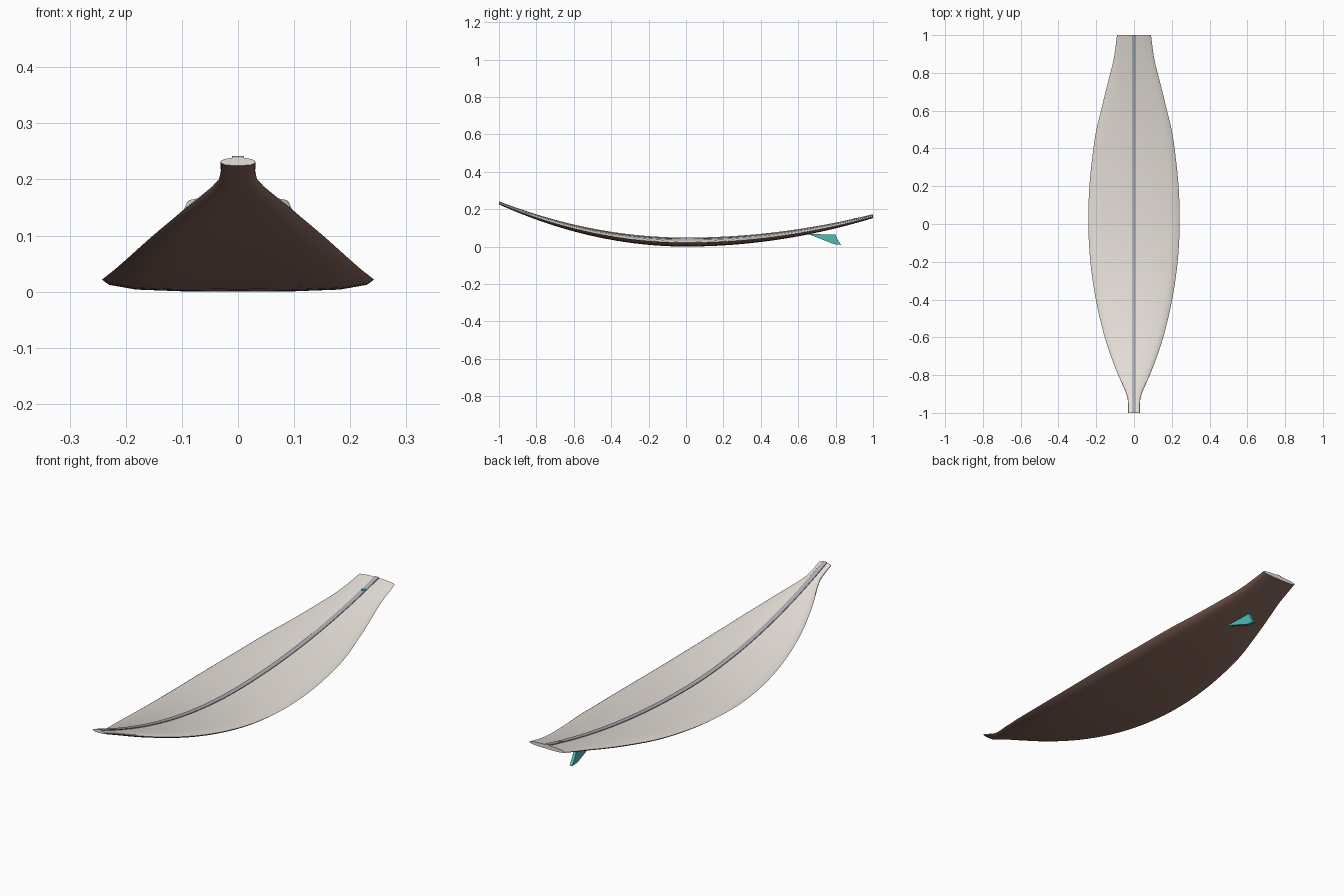
import bpy, bmesh, math

if "Cube" in bpy.data.objects:
    bpy.data.objects.remove(bpy.data.objects["Cube"])


def material(name, rgb):
    m = bpy.data.materials.new(name)
    m.diffuse_color = (*rgb, 1)
    m.use_nodes = True
    m.node_tree.nodes["Principled BSDF"].inputs["Base Color"].default_value = m.diffuse_color
    return m


CREAM = material("cream", (0.80, 0.75, 0.69))
BROWN = material("brown", (0.27, 0.15, 0.115))
GREY = material("grey", (0.42, 0.42, 0.45))
TEAL = material("teal", (0.08, 0.50, 0.50))

# Outline: (y, half width)
PLAN = [(-1, .031), (-.92, .034), (-.84, .066), (-.76, .10), (-.6, .155),
        (-.4, .202), (-.2, .231), (0, .242), (.2, .236), (.4, .215),
        (.5, .199), (.6, .175), (.75, .138), (.87, .108), (1, .09)]
# Half section, keel to deck centre: (fraction of width, fraction of thickness)
SECTION = [(0, 0), (.4, .01), (.75, .08), (.95, .27), (1, .47),
           (.96, .62), (.8, .78), (.5, .92), (.25, .98), (0, 1)]
RAIL = 4


def half_width(y):
    i = max(k for k in range(len(PLAN) - 1) if PLAN[k][0] <= y)

    def slope(k):
        a, b = PLAN[max(k - 1, 0)], PLAN[min(k + 1, len(PLAN) - 1)]
        return (b[1] - a[1]) / (b[0] - a[0])
    (y0, w0), (y1, w1) = PLAN[i], PLAN[i + 1]
    h, t = y1 - y0, (y - y0) / (y1 - y0)
    return (w0 * (2*t**3 - 3*t*t + 1) + w1 * (3*t*t - 2*t**3)
            + h * (slope(i) * (t**3 - 2*t*t + t) + slope(i + 1) * (t**3 - t*t)))


def rocker(y):
    return (0.225 if y < 0 else 0.152) * y * y


def thickness(y):
    end = 0.014 if y < 0 else 0.018
    return end + (0.045 - end) * (1 - y * y)


def finish(name, bm, mats, smooth=True):
    bmesh.ops.recalc_face_normals(bm, faces=bm.faces)
    me = bpy.data.meshes.new(name)
    bm.to_mesh(me)
    bm.free()
    for m in mats:
        me.materials.append(m)
    ob = bpy.data.objects.new(name, me)
    bpy.context.collection.objects.link(ob)
    if smooth:
        bpy.context.view_layer.objects.active = ob
        ob.select_set(True)
        bpy.ops.object.shade_smooth_by_angle(angle=math.radians(35))
        ob.select_set(False)
    return ob


def loft(name, ring_at, mats, mat_of=lambda j: 0, steps=50):
    bm = bmesh.new()
    rings = []
    for s in range(steps + 1):
        y = -1 + 2 * s / steps
        rings.append([bm.verts.new((x, y, z)) for x, z in ring_at(y)])
    n = len(rings[0])
    for a, b in zip(rings, rings[1:]):
        for j in range(n):
            k = (j + 1) % n
            bm.faces.new((a[j], a[k], b[k], b[j])).material_index = mat_of(j)
    bm.faces.new(rings[0])
    bm.faces.new(rings[-1])
    return finish(name, bm, mats)


# Board: cream deck and ends, brown underside up to the rail
def board_ring(y):
    w, t, z = half_width(y), thickness(y), rocker(y)
    pts = [(u * w, z + v * t) for u, v in SECTION]
    return pts + [(-x, q) for x, q in pts[-2:0:-1]]


count = 2 * len(SECTION) - 2
loft("board", board_ring, [CREAM, BROWN],
     lambda j: 1 if j < RAIL or j >= count - RAIL else 0)


# Stringer strip along the deck
def stringer_ring(y):
    z = rocker(y) + thickness(y)
    return [(-.011, z - .003), (.011, z - .003), (.011, z + .003), (-.011, z + .003)]


loft("stringer", stringer_ring, [GREY])

# Fin, raked backwards under the tail
FIN = [(.65, .068), (.80, .063), (.808, .042), (.828, .009), (.79, .013), (.735, .035)]
bm = bmesh.new()
face = bm.faces.new([bm.verts.new((-.007, y, z)) for y, z in FIN])
ext = bmesh.ops.extrude_face_region(bm, geom=[face])
bmesh.ops.translate(bm, vec=(.014, 0, 0),
                    verts=[v for v in ext["geom"] if isinstance(v, bmesh.types.BMVert)])
finish("fin", bm, [TEAL], smooth=False)

# Leash plug on the tail deck
bpy.ops.mesh.primitive_cylinder_add(vertices=16, radius=.009, depth=.012,
                                    location=(0, .905, rocker(.905) + thickness(.905)))
plug = bpy.context.object
plug.name = "leash_plug"
plug.data.materials.append(TEAL)
